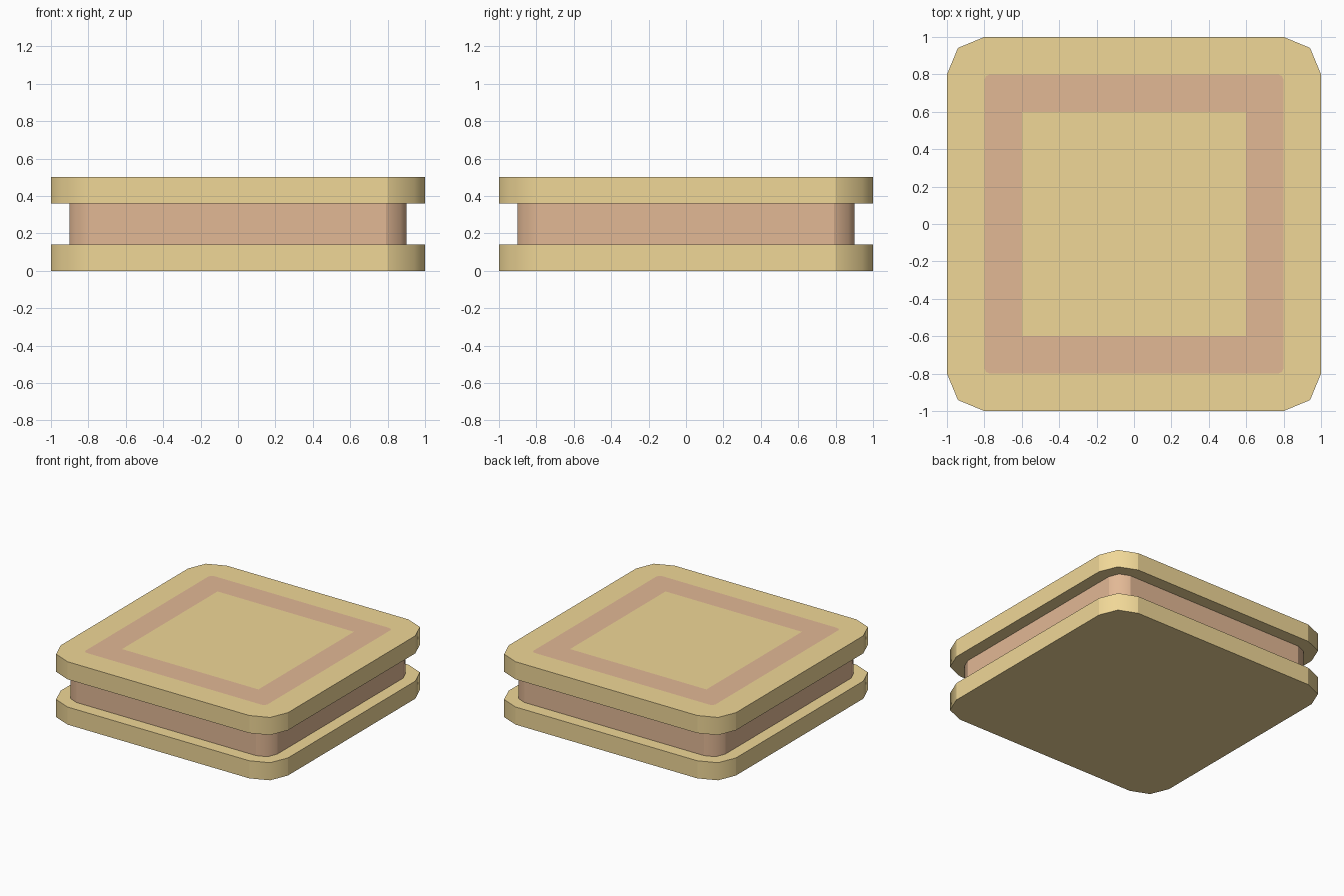
import bpy
import bmesh
from math import cos, sin, pi

if "Cube" in bpy.data.objects:
    bpy.data.objects.remove(bpy.data.objects["Cube"])


def material(name, color):
    mat = bpy.data.materials.new(name)
    mat.diffuse_color = (*color, 1)
    mat.use_nodes = True
    mat.node_tree.nodes["Principled BSDF"].inputs["Base Color"].default_value = mat.diffuse_color
    return mat


gold = material("gold", (0.87, 0.68, 0.31))
clay = material("clay", (0.76, 0.48, 0.30))


def outline(half, radius, segments):
    """Square outline with rounded corners, counter-clockwise."""
    c = half - radius
    signs = [(1, 1), (-1, 1), (-1, -1), (1, -1)]
    return [(sx * c + radius * cos(pi / 2 * (q + i / segments)),
             sy * c + radius * sin(pi / 2 * (q + i / segments)))
            for q, (sx, sy) in enumerate(signs) for i in range(segments + 1)]


def finish(bm, name, mat):
    bmesh.ops.recalc_face_normals(bm, faces=bm.faces[:])
    mesh = bpy.data.meshes.new(name)
    bm.to_mesh(mesh)
    bm.free()
    mesh.materials.append(mat)
    obj = bpy.data.objects.new(name, mesh)
    bpy.context.collection.objects.link(obj)


def slab(name, half, radius, z0, z1, mat):
    bm = bmesh.new()
    base = bm.faces.new([bm.verts.new((x, y, z0)) for x, y in outline(half, radius, 2)])
    top = bmesh.ops.extrude_face_region(bm, geom=[base], use_keep_orig=True)["geom"]
    bmesh.ops.translate(bm, verts=[v for v in top if isinstance(v, bmesh.types.BMVert)],
                        vec=(0, 0, z1 - z0))
    bm.normal_update()
    # Only the rounded corner faces are smooth
    for f in bm.faces:
        f.smooth = abs(f.normal.x) > 0.1 and abs(f.normal.y) > 0.1
    finish(bm, name, mat)


# Stacked body: two wide plates around a narrower core
slab("bottom_plate", 1.0, 0.2, 0.0, 0.14, gold)
slab("middle_core", 0.9, 0.11, 0.14, 0.36, clay)
slab("top_plate", 1.0, 0.2, 0.36, 0.5, gold)

# Flat square frame inlaid on the top, square inside, slightly clipped outside
bm = bmesh.new()
outer = [bm.verts.new((x, y, 0.501)) for x, y in outline(0.8, 0.03, 2)]
inner = [bm.verts.new((x, y, 0.501)) for x, y in [(0.6, 0.6), (-0.6, 0.6), (-0.6, -0.6), (0.6, -0.6)]]
for q in range(4):
    n = (q + 1) % 4
    corner = outer[q * 3:q * 3 + 3]
    bm.faces.new(corner + [outer[n * 3], inner[n], inner[q]])
finish(bm, "top_frame_inlay", clay)
